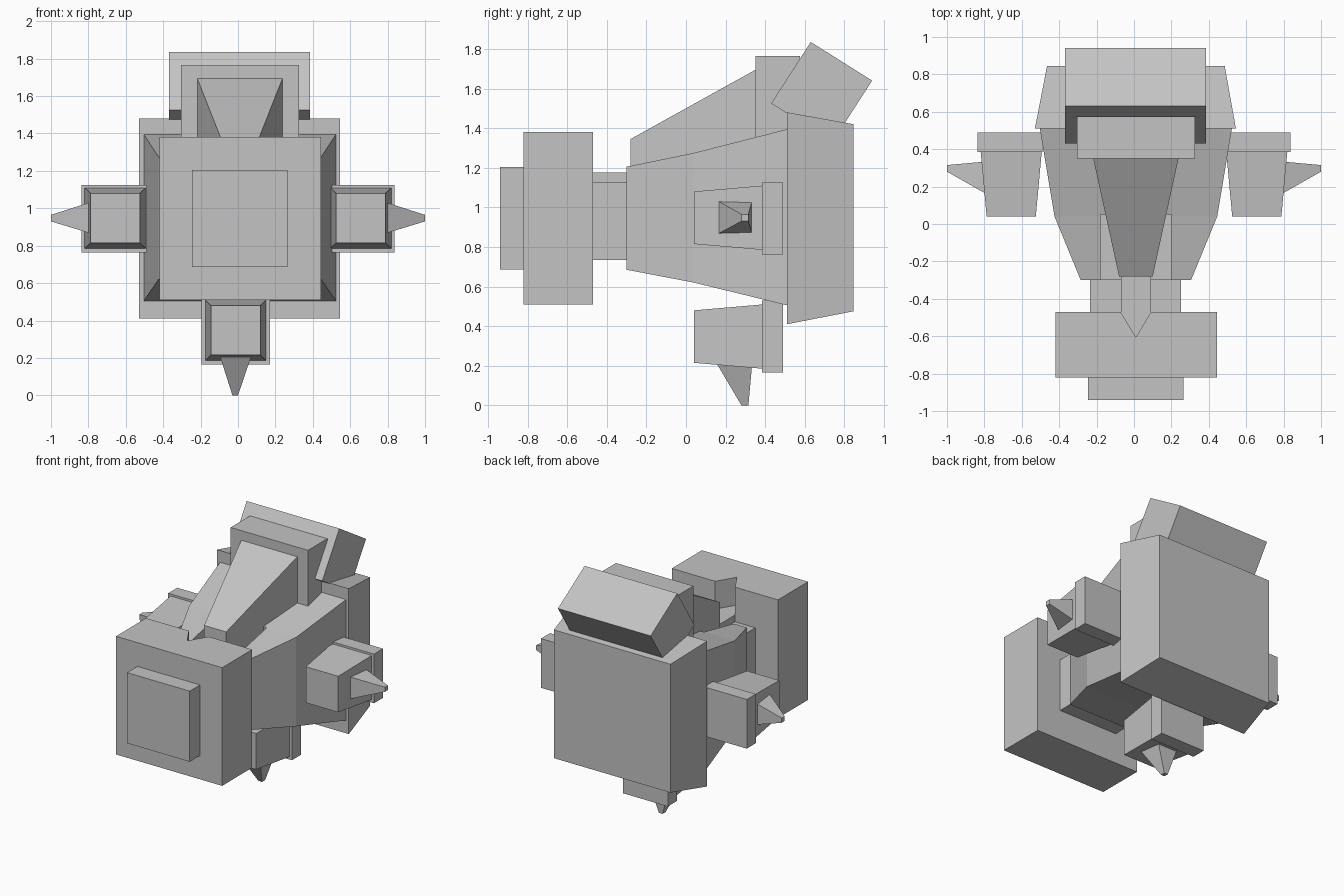
import bpy
import bmesh

cube = bpy.data.objects.get("Cube")
if cube:
    bpy.data.objects.remove(cube, do_unlink=True)

grey = bpy.data.materials.new("plain grey")
grey.use_nodes = True
GREY = (0.55, 0.55, 0.55, 1)
grey.diffuse_color = GREY
grey.node_tree.nodes["Principled BSDF"].inputs["Base Color"].default_value = GREY


def skin(name, rings):
    """Skin a chain of matching closed rings and cap both ends."""
    bm = bmesh.new()
    loops = [[bm.verts.new(p) for p in ring] for ring in rings]
    n = len(loops[0])
    for a, b in zip(loops, loops[1:]):
        for i in range(n):
            j = (i + 1) % n
            bm.faces.new((a[i], a[j], b[j], b[i]))
    bm.faces.new(loops[0][::-1])
    bm.faces.new(loops[-1])
    bmesh.ops.recalc_face_normals(bm, faces=bm.faces)
    mesh = bpy.data.meshes.new(name)
    bm.to_mesh(mesh)
    bm.free()
    mesh.materials.append(grey)
    obj = bpy.data.objects.new(name, mesh)
    bpy.context.collection.objects.link(obj)
    return obj


def loft(name, axis, *sections):
    """Rectangles (position, a0, a1, b0, b1) along an axis; a, b are the other axes in order."""
    rings = []
    for pos, a0, a1, b0, b1 in sections:
        ring = []
        for a, b in ((a0, b0), (a1, b0), (a1, b1), (a0, b1)):
            p = [a, b]
            p.insert("xyz".index(axis), pos)
            ring.append(p)
        rings.append(ring)
    return skin(name, rings)


def box(name, x0, x1, y0, y1, z0, z1):
    return loft(name, "y", (y0, x0, x1, z0, z1), (y1, x0, x1, z0, z1))


def carve(target, cutter):
    cutter.hide_render = True
    mod = target.modifiers.new("carve", "BOOLEAN")
    mod.operation = "DIFFERENCE"
    mod.solver = "EXACT"
    mod.object = cutter
    bpy.context.view_layer.objects.active = target
    bpy.ops.object.modifier_apply(modifier=mod.name)
    bpy.data.objects.remove(cutter, do_unlink=True)


# Nose block with a V notch in its rear top edge
nose = box("nose_block", -0.42, 0.445, -0.82, -0.47, 0.51, 1.38)
notch = [(-0.08, -0.455), (0.01, -0.605), (0.10, -0.455)]
carve(nose, skin("notch_cutter", [[(x, y, z) for x, y in notch] for z in (1.175, 1.5)]))
box("nose_plate", -0.245, 0.265, -0.94, -0.81, 0.685, 1.205)

# Neck and its raised spine
box("neck", -0.235, 0.25, -0.48, -0.29, 0.735, 1.125)
box("neck_spine", -0.07, 0.09, -0.48, -0.27, 1.10, 1.175)

# Flared hull with a slot for the canopy
hull = loft("hull", "y",
            (-0.30, -0.285, 0.305, 0.685, 1.205),
            (0.04, -0.425, 0.445, 0.62, 1.275),
            (0.52, -0.505, 0.525, 0.503, 1.397))
carve(hull, box("slot_cutter", -0.18, 0.20, -0.4, 0.05, 1.15, 1.5))
loft("tail_slab", "y",
     (0.51, -0.53, 0.545, 0.41, 1.48), (0.845, -0.465, 0.485, 0.475, 1.42))

# Canopy, its backing block and the tilted block behind
loft("canopy", "y",
     (-0.28, -0.08, 0.10, 1.14, 1.345), (0.36, -0.22, 0.24, 1.2, 1.70))
box("canopy_block", -0.305, 0.325, 0.35, 0.575, 1.28, 1.765)
tilted = [(0.43, 1.525), (0.63, 1.835), (0.94, 1.64), (0.74, 1.33)]
skin("tilted_block", [[(x, y, z) for y, z in tilted] for x in (-0.37, 0.385)])

# Side pods with outward spikes
for side, word in ((1, "left"), (-1, "right")):
    def span(inner, outer):
        return sorted((side * inner, side * outer))
    box(word + "_pod_base", *span(0.49, 0.838), 0.385, 0.49, 0.763, 1.125)
    loft(word + "_pod", "y",
         (0.04, *span(0.525, 0.788), 0.815, 1.08),
         (0.39, *span(0.493, 0.82), 0.785, 1.11))
    loft(word + "_spike", "x",
         (side * 0.78, 0.155, 0.335, 0.863, 1.035),
         (side * 1.0, 0.28, 0.315, 0.93, 0.965))

# Lower pod with a downward spike
box("lower_pod_base", -0.195, 0.17, 0.385, 0.49, 0.165, 0.53)
loft("lower_pod", "y",
     (0.04, -0.145, 0.12, 0.215, 0.48), (0.39, -0.175, 0.15, 0.185, 0.51))
loft("lower_spike", "z",
     (0.22, -0.10, 0.075, 0.15, 0.335), (0.0, -0.03, 0.0, 0.28, 0.315))
